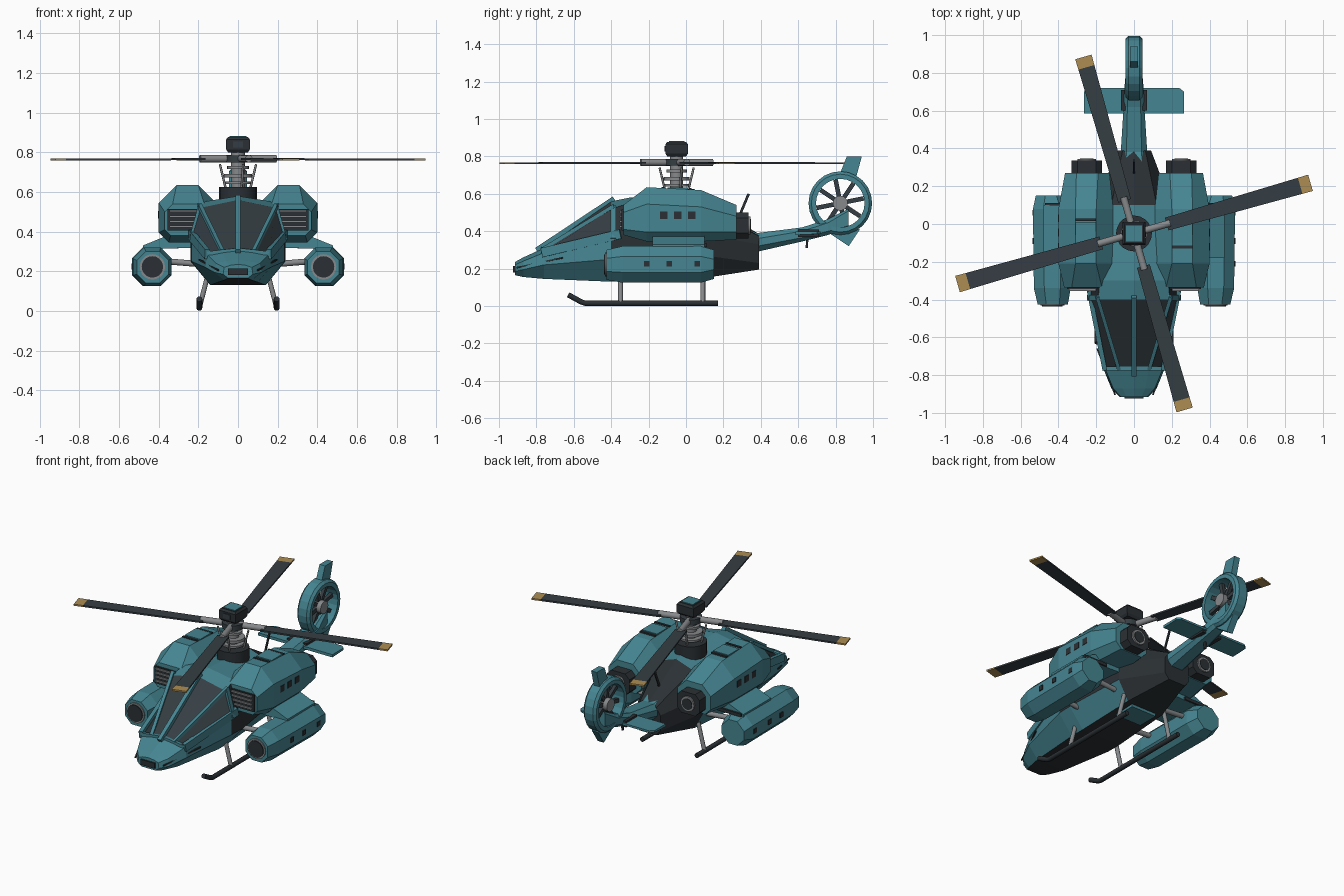
import bpy, bmesh
from math import sin, cos, pi, radians
from mathutils import Vector, Matrix

cube = bpy.data.objects.get("Cube")
if cube:
    bpy.data.objects.remove(cube)


def material(name, rgb):
    m = bpy.data.materials.new(name)
    m.use_nodes = True
    m.diffuse_color = (*rgb, 1)
    m.node_tree.nodes["Principled BSDF"].inputs["Base Color"].default_value = (*rgb, 1)
    return m


TEAL = material("teal paint", (0.06, 0.235, 0.285))
DARK = material("dark body", (0.024, 0.03, 0.035))
SLATE = material("slate blade and glass", (0.036, 0.048, 0.056))
GREY = material("grey metal", (0.24, 0.25, 0.26))
GOLD = material("gold tip", (0.42, 0.27, 0.085))
round_parts = []


def loft(name, rings, mats, closed=False, rule=None):
    """Skin a row of matching rings; rule(segment, strip) picks the material."""
    mats = mats if isinstance(mats, list) else [mats]
    bm = bmesh.new()
    loops = [[bm.verts.new(p) for p in ring] for ring in rings]
    n, count = len(rings[0]), len(rings)
    for i in range(count if closed else count - 1):
        a, b = loops[i], loops[(i + 1) % count]
        for j in range(n):
            k = (j + 1) % n
            f = bm.faces.new((a[j], a[k], b[k], b[j]))
            f.material_index = rule(i, j) if rule else 0
    if not closed:
        bm.faces.new(loops[0])
        bm.faces.new(loops[-1]).material_index = len(mats) - 1
    bmesh.ops.recalc_face_normals(bm, faces=bm.faces)
    me = bpy.data.meshes.new(name)
    bm.to_mesh(me)
    bm.free()
    for m in mats:
        me.materials.append(m)
    ob = bpy.data.objects.new(name, me)
    bpy.context.collection.objects.link(ob)
    return ob


def octagon(y, x0, x1, z0, z1, low, high, s=1):
    """Chamfered box section at depth y, mirrored when s is -1."""
    pts = [(x0 + low, z0), (x1 - low, z0), (x1, z0 + low), (x1, z1 - high),
           (x1 - high, z1), (x0 + high, z1), (x0, z1 - high), (x0, z0 + low)]
    return [(s * x, y, z) for x, z in pts]


def box(name, x, y, z, mat):
    rings = [[(a, y[0], z[0]), (a, y[1], z[0]), (a, y[1], z[1]), (a, y[0], z[1])] for a in x]
    return loft(name, rings, mat)


def bar(name, a, b, w, h, mat, w2=None):
    """Straight beam of width w and height h from a to b."""
    a, b = Vector(a), Vector(b)
    d = (b - a).normalized()
    side = d.cross(Vector((0, 0, 1))).normalized()
    up = side.cross(d)
    return loft(name, [[p + side * u * ww / 2 + up * v * h / 2
                        for u, v in ((-1, -1), (1, -1), (1, 1), (-1, 1))]
                       for p, ww in ((a, w), (b, w2 or w))], mat)


def tube(name, path, r, mat, sides=16):
    """Round tube along a path of points."""
    path = [Vector(p) for p in path]
    rings = []
    for i, p in enumerate(path):
        d = (path[min(i + 1, len(path) - 1)] - path[max(i - 1, 0)]).normalized()
        u = d.cross(Vector((0, 0, 1)) if abs(d.z) < 0.8 else Vector((1, 0, 0))).normalized()
        v = d.cross(u)
        rings.append([p + r * (u * cos(2 * pi * k / sides) + v * sin(2 * pi * k / sides))
                      for k in range(sides)])
    ob = loft(name, rings, mat)
    round_parts.append(ob)
    return ob


def prism(name, yz, half, mat):
    return loft(name, [[(x, y, z) for y, z in yz] for x in (-half, half)], mat)


# Fuselage: belly, chine, sill, roof edge and ridge at each station
def station(y, xb, zb, xw, zw, xs, zs, xr, zr, zt):
    half = [(xb, zb), (xw, zw), (xs, zs), (xr, zr)]
    pts = half + [(0, zt)] + [(-x, z) for x, z in reversed(half)]
    return [(x, y, z) for x, z in pts]


def hull_paint(seg, strip):
    if strip == 8 or seg == 5:
        return 1
    if seg == 2 and strip in (2, 3, 4, 5):
        return 2
    return 1 if seg >= 3 and strip in (1, 2, 5, 6) else 0


loft("fuselage", [
    station(-0.915, 0.05, 0.165, 0.075, 0.185, 0.07, 0.22, 0.04, 0.23, 0.235),
    station(-0.87, 0.07, 0.155, 0.12, 0.195, 0.11, 0.24, 0.06, 0.25, 0.26),
    station(-0.76, 0.10, 0.145, 0.165, 0.22, 0.155, 0.285, 0.08, 0.30, 0.31),
    station(-0.40, 0.14, 0.13, 0.235, 0.25, 0.235, 0.37, 0.19, 0.52, 0.56),
    station(-0.30, 0.14, 0.13, 0.24, 0.25, 0.24, 0.38, 0.18, 0.55, 0.58),
    station(0.10, 0.13, 0.15, 0.20, 0.27, 0.20, 0.38, 0.12, 0.52, 0.56),
    station(0.39, 0.06, 0.195, 0.09, 0.23, 0.09, 0.33, 0.06, 0.375, 0.385),
], [TEAL, DARK, SLATE, DARK], rule=hull_paint)

# Canopy frame and nose fittings
bar("canopy_ridge", (0, -0.80, 0.30), (0, -0.385, 0.575), 0.025, 0.025, TEAL)
box("nose_sensor", (-0.05, 0.05), (-0.925, -0.87), (0.18, 0.215), DARK)
for s in (-1, 1):
    bar("canopy_roof_rail", (s * 0.08, -0.77, 0.30), (s * 0.195, -0.385, 0.535), 0.02, 0.02, TEAL)
    bar("canopy_sill_rail", (s * 0.155, -0.77, 0.285), (s * 0.238, -0.35, 0.385), 0.025, 0.05, TEAL)
    bar("canopy_rear_post", (s * 0.238, -0.39, 0.36), (s * 0.19, -0.39, 0.535), 0.03, 0.02, TEAL)
    bar("canopy_front_post", (0, -0.765, 0.308), (s * 0.155, -0.765, 0.29), 0.02, 0.02, TEAL)
    bar("nose_seam", (s * 0.10, -0.905, 0.205), (s * 0.195, -0.66, 0.258), 0.008, 0.008, DARK)

# Engine nacelles, pods and landing gear on both sides
for s in (-1, 1):
    loft("engine_nacelle", [
        octagon(-0.335, 0.13, 0.37, 0.38, 0.54, 0.03, 0.04, s),
        octagon(-0.21, 0.11, 0.40, 0.345, 0.635, 0.05, 0.09, s),
        octagon(0.08, 0.11, 0.40, 0.345, 0.62, 0.05, 0.09, s),
        octagon(0.27, 0.13, 0.365, 0.355, 0.54, 0.04, 0.06, s)], TEAL)
    box("intake", (s * 0.19, s * 0.355), (-0.345, -0.30), (0.405, 0.515), DARK)
    for k in range(4):
        z = 0.42 + k * 0.026
        box("intake_slat", (s * 0.20, s * 0.345), (-0.355, -0.34), (z, z + 0.01), GREY)
    loft("exhaust", [octagon(y, 0.17, 0.33, 0.36, 0.50, 0.03, 0.03, s) for y in (0.25, 0.335)], DARK)
    tube("exhaust_nozzle", [(s * 0.25, 0.32, 0.43), (s * 0.25, 0.345, 0.43)], 0.048, GREY)
    tube("exhaust_core", [(s * 0.25, 0.34, 0.43), (s * 0.25, 0.348, 0.43)], 0.036, DARK)
    for y in (-0.12, -0.045, 0.03):
        box("nacelle_window", (s * 0.395, s * 0.403), (y - 0.02, y + 0.02), (0.465, 0.505), DARK)
    box("nacelle_hatch", (s * 0.20, s * 0.31), (-0.10, 0.01), (0.62, 0.634), TEAL)
    box("nacelle_vent", (s * 0.20, s * 0.31), (0.015, 0.03), (0.615, 0.632), DARK)
    box("nacelle_vent", (s * 0.20, s * 0.31), (-0.13, -0.115), (0.62, 0.636), DARK)

    loft("side_pod", [
        octagon(-0.425, 0.35, 0.51, 0.14, 0.30, 0.045, 0.045, s),
        octagon(-0.34, 0.335, 0.53, 0.125, 0.32, 0.055, 0.055, s),
        octagon(0.08, 0.335, 0.535, 0.125, 0.32, 0.055, 0.055, s),
        octagon(0.15, 0.36, 0.52, 0.145, 0.30, 0.05, 0.05, s)], TEAL)
    tube("pod_rim", [(s * 0.432, -0.40, 0.222), (s * 0.432, -0.432, 0.222)], 0.064, GREY, 20)
    tube("pod_mouth", [(s * 0.432, -0.40, 0.222), (s * 0.432, -0.438, 0.222)], 0.054, DARK, 20)
    for y in (-0.21, -0.09, 0.06):
        box("pod_window", (s * 0.525, s * 0.538), (y - 0.015, y + 0.015), (0.21, 0.24), DARK)
    loft("pod_pylon", [[(s * x, y, z) for x, z in ((0.2, 0.32), (0.48, 0.31), (0.48, 0.33),
                                                  (0.37, 0.375), (0.2, 0.37))]
                       for y in (-0.18, 0.10)], TEAL)
    box("pylon_lip", (s * 0.30, s * 0.47), (0.10, 0.112), (0.315, 0.335), DARK)
    for y in (-0.26, 0.04):
        tube("pod_brace", [(s * 0.18, y, 0.235), (s * 0.36, y, 0.25)], 0.016, GREY, 10)

    tube("skid", [(s * 0.195, 0.17, 0.015), (s * 0.195, -0.54, 0.015),
                  (s * 0.195, -0.56, 0.022), (s * 0.195, -0.63, 0.06)], 0.015, DARK, 10)
    for y in (-0.35, 0.09):
        tube("skid_strut", [(s * 0.15, y, 0.19), (s * 0.195, y, 0.015)], 0.013, GREY, 10)

# Belly hatch
box("belly_hatch", (-0.09, 0.09), (-0.05, 0.09), (0.132, 0.17), TEAL)

# Tail boom and stabiliser
loft("tail_boom", [
    octagon(0.18, -0.09, 0.09, 0.30, 0.47, 0.03, 0.04),
    octagon(0.38, -0.07, 0.07, 0.29, 0.39, 0.03, 0.03),
    octagon(0.62, -0.055, 0.055, 0.345, 0.42, 0.02, 0.02),
    octagon(0.76, -0.048, 0.048, 0.38, 0.465, 0.02, 0.02),
    octagon(0.87, -0.03, 0.03, 0.42, 0.52, 0.01, 0.01)], TEAL)
loft("stabiliser", [[(x, y, z) for y, z in ((0.585, 0.38), (0.72 - c, 0.385),
                                            (0.72 - c, 0.398), (0.585, 0.398))]
                    for x, c in ((-0.265, 0.02), (-0.24, 0), (0.24, 0), (0.265, 0.02))], TEAL)
for s in (-1, 1):
    box("stabiliser_mount", (s * 0.045, s * 0.07), (0.60, 0.71), (0.37, 0.41), DARK)
bar("tail_probe", (0, 0.645, 0.31), (0, 0.65, 0.37), 0.012, 0.012, DARK)
bar("antenna", (0, 0.26, 0.42), (0, 0.335, 0.60), 0.008, 0.014, DARK)

# Ducted tail fan
FAN = Vector((0, 0.825, 0.55))
loft("fan_duct", [[FAN + Vector((x, r * cos(a), r * sin(a)))
                   for x, r in ((-0.045, 0.13), (-0.045, 0.155), (-0.03, 0.17),
                                (0.03, 0.17), (0.045, 0.155), (0.045, 0.13))]
                  for a in [2 * pi * k / 24 for k in range(24)]], TEAL, closed=True)
tube("fan_hub", [FAN - Vector((0.04, 0, 0)), FAN + Vector((0.04, 0, 0))], 0.04, GREY)
for k in range(8):
    d = Vector((0, cos(k * pi / 4 + 0.2), sin(k * pi / 4 + 0.2)))
    bar("fan_blade", FAN + d * 0.03, FAN + d * 0.128, 0.022, 0.024, SLATE)
prism("upper_fin", [(0.82, 0.70), (0.86, 0.80), (0.94, 0.80), (0.91, 0.69)], 0.02, TEAL)
prism("lower_fin", [(0.75, 0.40), (0.87, 0.32), (0.93, 0.41), (0.86, 0.43)], 0.022, TEAL)

# Rotor mast
HUB = Vector((0, -0.05, 0))
for name, z0, z1, r, mat in (("mast_base", 0.54, 0.625, 0.095, DARK), ("mast", 0.6, 0.80, 0.035, GREY),
                             ("mast_collar", 0.64, 0.652, 0.065, GREY),
                             ("mast_swashplate", 0.672, 0.69, 0.07, GREY),
                             ("mast_collar", 0.715, 0.73, 0.055, GREY),
                             ("rotor_hub", 0.75, 0.785, 0.065, SLATE)):
    tube(name, [HUB + Vector((0, 0, z0)), HUB + Vector((0, 0, z1))], r, mat, 20)
loft("sensor_head", [[HUB + Vector((x * w, y * w, z)) for x, y in ((-1, -1), (1, -1), (1, 1), (-1, 1))]
                     for w, z in ((0.05, 0.80), (0.06, 0.815), (0.06, 0.865), (0.05, 0.878))], DARK)
box("sensor_cap", (-0.042, 0.042), (-0.092, -0.008), (0.876, 0.882), TEAL)
box("sensor_eye", (-0.025, 0.025), (-0.115, -0.10), (0.825, 0.855), SLATE)

# Four rotor blades with grips, tips and pitch links
for k in range(4):
    a = radians(16 + 90 * k)
    d, side = Vector((cos(a), sin(a), 0)), Vector((-sin(a), cos(a), 0))
    at = lambda r, z: HUB + d * r + Vector((0, 0, z))
    tube("blade_grip", [at(0.04, 0.768), at(0.20, 0.768)], 0.019, GREY, 12)
    bar("rotor_blade", at(0.18, 0.766), at(0.915, 0.763), 0.07, 0.01, SLATE, 0.088)
    bar("blade_tip", at(0.915, 0.763), at(0.972, 0.763), 0.088, 0.01, GOLD, 0.09)
    tube("pitch_link", [at(0.065, 0.62), at(0.095, 0.74)], 0.006, GREY, 8)

# Smooth the round parts, keeping their edges sharp
bpy.ops.object.select_all(action="DESELECT")
for ob in round_parts:
    ob.select_set(True)
bpy.context.view_layer.objects.active = round_parts[0]
bpy.ops.object.shade_smooth_by_angle(angle=radians(50))
